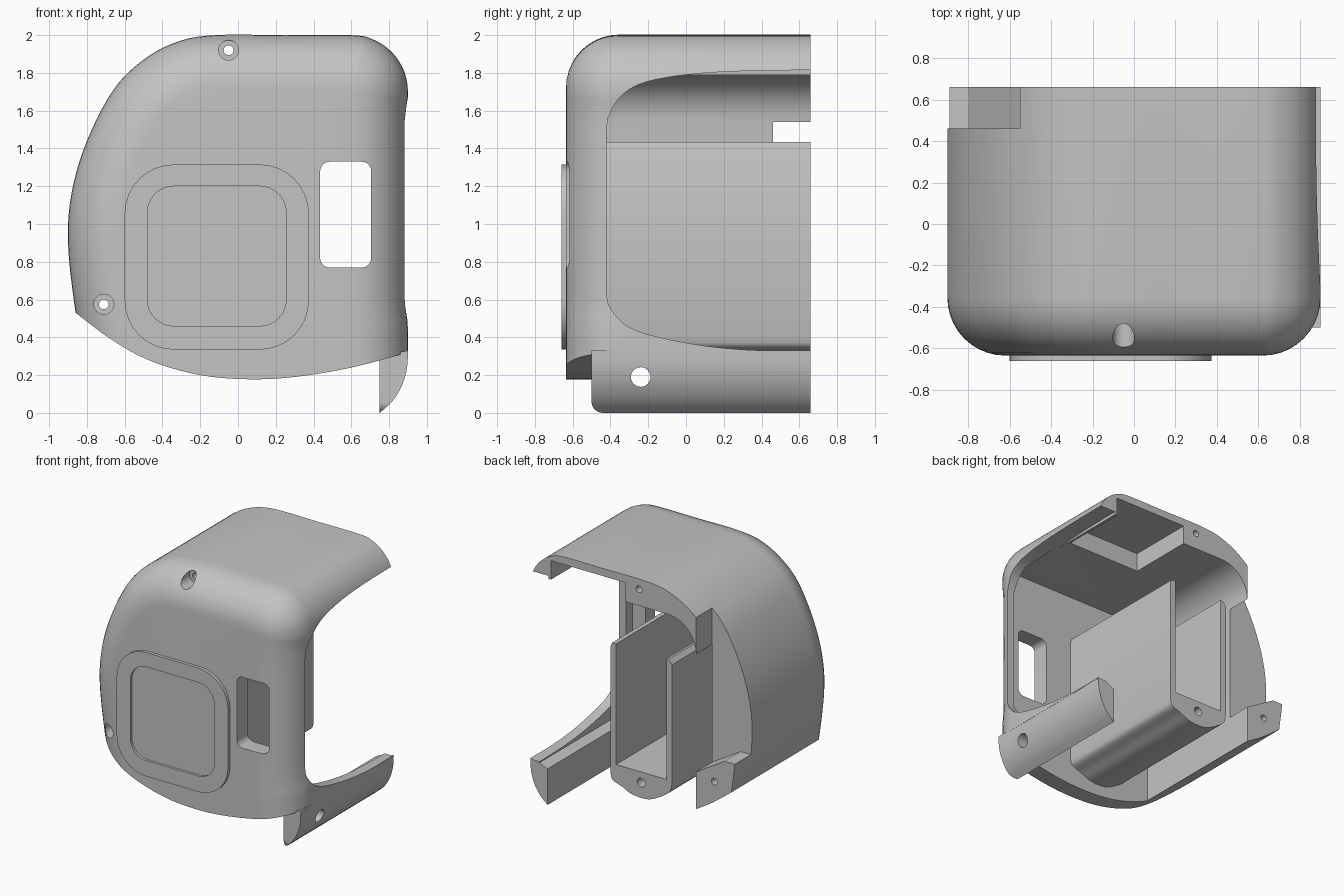
import bpy, bmesh, math
from mathutils import Vector

if "Cube" in bpy.data.objects:
    bpy.data.objects.remove(bpy.data.objects["Cube"], do_unlink=True)

grey = bpy.data.materials.new("matte grey")
grey.use_nodes = True
grey.diffuse_color = (0.55, 0.55, 0.55, 1)
grey.node_tree.nodes["Principled BSDF"].inputs["Base Color"].default_value = (0.55, 0.55, 0.55, 1)


def loft(name, rings):
    """Closed solid through equal-length rings of points."""
    bm = bmesh.new()
    rows = [[bm.verts.new(p) for p in ring] for ring in rings]
    n = len(rows[0])
    for a, b in zip(rows, rows[1:]):
        for i in range(n):
            j = (i + 1) % n
            bm.faces.new((a[i], a[j], b[j], b[i]))
    bm.faces.new(rows[0])
    bm.faces.new(rows[-1])
    bmesh.ops.recalc_face_normals(bm, faces=bm.faces)
    mesh = bpy.data.meshes.new(name)
    bm.to_mesh(mesh)
    bm.free()
    mesh.materials.append(grey)
    obj = bpy.data.objects.new(name, mesh)
    bpy.context.collection.objects.link(obj)
    return obj


def prism(name, pts, lo, hi, axis="y"):
    """Extrude an (x, z) profile along y, or a (y, z) profile along x."""
    if axis == "y":
        return loft(name, [[(p[0], t, p[1]) for p in pts] for t in (lo, hi)])
    return loft(name, [[(t, p[0], p[1]) for p in pts] for t in (lo, hi)])


def cut(obj, cutter):
    cutter.hide_render = True
    mod = obj.modifiers.new("cut", "BOOLEAN")
    mod.operation = "DIFFERENCE"
    mod.solver = "EXACT"
    mod.object = cutter
    bpy.context.view_layer.objects.active = obj
    bpy.ops.object.modifier_apply(modifier=mod.name)
    bpy.data.objects.remove(cutter, do_unlink=True)


def smooth_path(pts, steps=5):
    """Catmull-Rom curve through the points."""
    pts = [Vector(p) for p in pts]
    ext = [2 * pts[0] - pts[1]] + pts + [2 * pts[-1] - pts[-2]]
    out = []
    for a, b, c, d in zip(ext, ext[1:], ext[2:], ext[3:]):
        for k in range(steps):
            t = k / steps
            out.append(0.5 * (2 * b + (c - a) * t + (2 * a - 5 * b + 4 * c - d) * t * t
                              + (3 * b - a - 3 * c + d) * t ** 3))
    return out + [pts[-1]]


def circle(cx, cz, r, n=24):
    return [(cx + r * math.cos(math.tau * i / n), cz + r * math.sin(math.tau * i / n)) for i in range(n)]


def rounded_rect(x0, x1, z0, z1, r, n=8):
    pts = []
    corners = ((x1 - r, z1 - r), (x0 + r, z1 - r), (x0 + r, z0 + r), (x1 - r, z0 + r))
    for q, (cx, cz) in enumerate(corners):
        for i in range(n + 1):
            a = math.pi / 2 * (q + i / n)
            pts.append((cx + r * math.cos(a), cz + r * math.sin(a)))
    return pts


# Outer shell: silhouette swept back, with a rounded front edge
outline = smooth_path([(-.7, -.4), (-.8, .2), (-.86, .53), (-.9, .9), (-.88, 1.17), (-.8, 1.44),
                       (-.66, 1.71), (-.5, 1.87), (-.32, 1.965), (-.12, 2), (.25, 2), (.6, 2),
                       (.715, 1.977), (.812, 1.912), (.877, 1.815), (.9, 1.7), (.89, 1.55),
                       (.89, 1.1), (.89, .6), (.9, .42), (.9, 0), (.9, -.4)])


def inset(pts, d):
    out = []
    for i, p in enumerate(pts):
        t = (pts[(i + 1) % len(pts)] - pts[i - 1]).normalized()
        out.append(p + d * Vector((t.y, -t.x)))
    return out


radius, front, back = .28, -.635, .66
rings = []
for k in range(11):
    a = math.pi / 2 * (1 - k / 10)
    y = front + radius * (1 - math.sin(a))
    rings.append([(p.x, y, p.y) for p in inset(outline, radius * (1 - math.cos(a)))])
rings.append([(p.x, back, p.y) for p in outline])
shell = loft("outer_shell", rings)

# Curved lower edge
bottom = smooth_path([(-1.1, .72), (-.86, .53), (-.65, .375), (-.45, .27), (-.2, .2), (.05, .178),
                      (.3, .19), (.6, .24), (.9, .32), (1.1, .38)])
cut(shell, prism("lower_cutter", list(bottom) + [(1.1, -1), (-1.1, -1)], -1, 1))

# Inner cavity with a rounded upper left corner
cavity = [(.82, -.5), (.82, 1.72), (.76, 1.79), (-.3, 1.79)]
cavity += [(-.3 + .25 * math.cos(a), 1.54 + .25 * math.sin(a))
           for a in [math.pi / 2 * (1 + i / 10) for i in range(1, 11)]]
cut(shell, prism("cavity_cutter", cavity + [(-.55, -.5)], -.5, 1))

# Thinner roof pocket at the back
cut(shell, prism("pocket_cutter", [(.07, 1.7), (.72, 1.7), (.72, 1.94), (.07, 1.94)], .12, 1))

# Left rear notch that leaves a lower tab
cut(shell, prism("notch_cutter", [(-.55, .61), (-.8, .76), (-1.2, .76), (-1.2, 2.3), (-.55, 2.3)], .46, 1))

# Open right side
opening = smooth_path([(.9, 1.815), (.4, 1.812), (.05, 1.795), (-.2, 1.755), (-.33, 1.69), (-.4, 1.59),
                       (-.42, 1.47), (-.42, 1), (-.42, .64), (-.39, .54), (-.31, .46), (-.18, .41),
                       (.1, .355), (.4, .33), (.9, .32)])
cut(shell, prism("opening_cutter", opening, .74, 1.2, "x"))

# Front window and countersunk screw holes
cut(shell, prism("window_cutter", rounded_rect(.435, .705, .77, 1.33, .05), -1, 0))
for x, z in ((-.05, 1.92), (-.71, .575)):
    cut(shell, prism("bore_cutter", circle(x, z, .053), -1, -.46))
    cut(shell, prism("hole_cutter", circle(x, z, .026), -1, 1))

# Raised front frame with a recessed centre
frame = prism("front_frame", rounded_rect(-.6, .375, .335, 1.315, .26), -.66, -.58)
cut(frame, prism("recess_cutter", rounded_rect(-.48, .255, .46, 1.2, .14), -1, -.64))

# Internal open-topped holder with a rounded base
base = smooth_path([(-.34, .46), (-.32, .39), (-.24, .33), (-.15, .285), (-.07, .275), (.02, .285),
                    (.1, .32), (.18, .35), (.2, .4)], 4)
holder = prism("inner_holder", [(-.31, 1.435), (-.34, 1.4)] + list(base)
               + [(.2, 1.4), (.185, 1.435), (.15, 1.435), (.15, .48), (-.29, .48), (-.29, 1.435)],
               -.52, back)
cut(holder, prism("screw_cutter", circle(-.07, .395, .035), .3, 1))

# Lower right side rail with a cross hole
arc = smooth_path([(.75, 0), (.82, .065), (.87, .15), (.895, .24), (.9, .33)])
rail = prism("side_rail", list(arc) + [(.82, .315), (.75, .285)], -.5, back)
cut(rail, prism("rail_hole_cutter", circle(-.24, .19, .052), 0, 1.2, "x"))
corner = [(-.6, -.1), (-.44, -.1), (-.44, 0)]
corner += [(-.44 - .06 * math.sin(a), .06 - .06 * math.cos(a)) for a in [math.pi / 16 * i for i in range(1, 9)]]
cut(rail, prism("rail_corner_cutter", corner + [(-.6, .06)], 0, 1.2, "x"))

# Shading
for obj in (shell, frame, holder, rail):
    bpy.ops.object.select_all(action="DESELECT")
    obj.select_set(True)
    bpy.context.view_layer.objects.active = obj
    bpy.ops.object.shade_smooth_by_angle(angle=math.radians(30))
